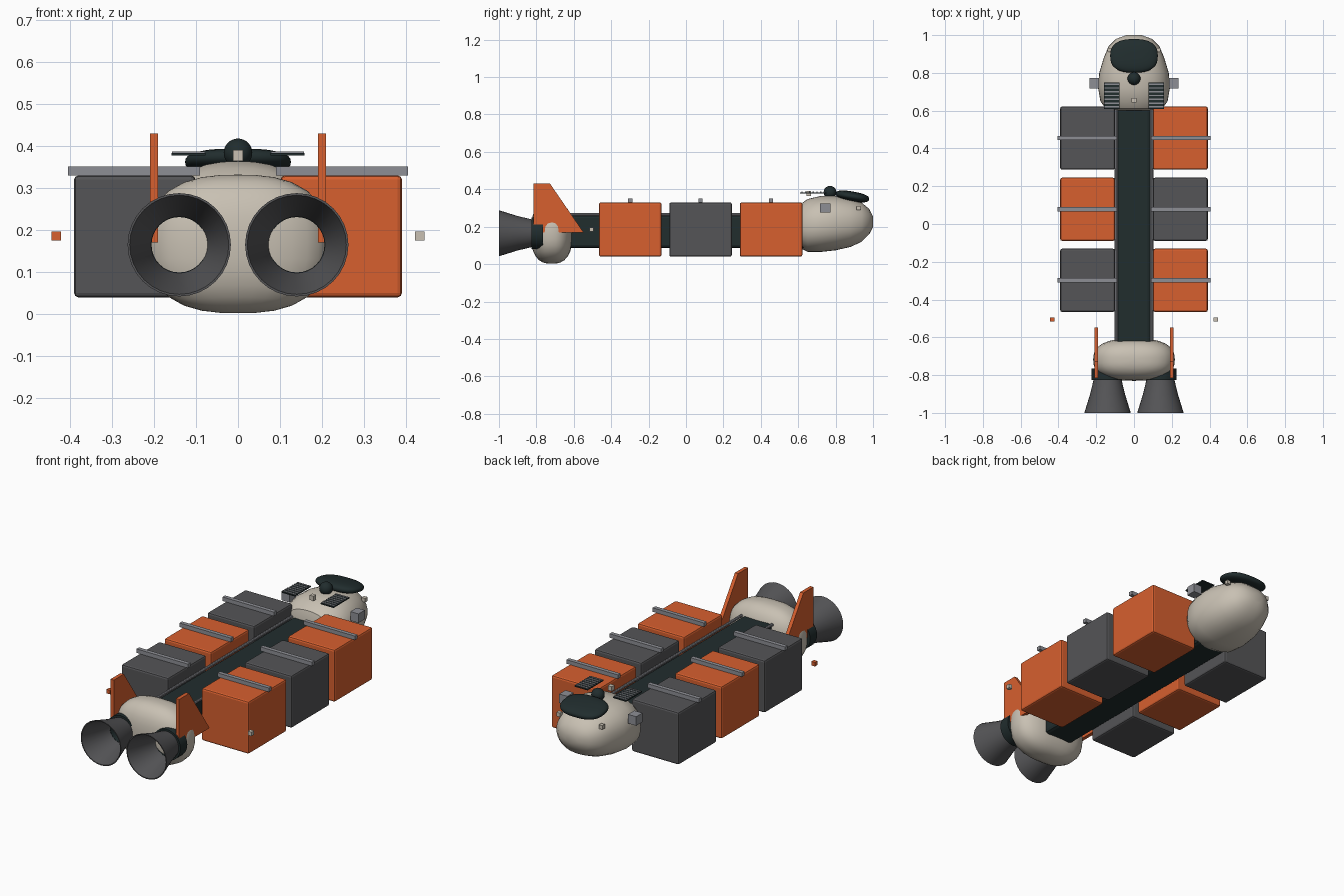
import bpy, bmesh, math
from mathutils import Matrix, Vector

cube = bpy.data.objects.get("Cube")
if cube:
    bpy.data.objects.remove(cube, do_unlink=True)


def material(name, rgb):
    m = bpy.data.materials.new(name)
    m.use_nodes = True
    m.diffuse_color = (*rgb, 1)
    m.node_tree.nodes["Principled BSDF"].inputs["Base Color"].default_value = (*rgb, 1)
    return m


ORANGE = material("burnt orange", (0.68, 0.115, 0.028))
DARK = material("dark grey", (0.09, 0.09, 0.095))
HULL = material("warm white", (0.58, 0.53, 0.45))
TEAL = material("black teal", (0.015, 0.026, 0.027))
STEEL = material("steel grey", (0.27, 0.275, 0.3))


def finish(bm, name, mat, smooth=True):
    bmesh.ops.recalc_face_normals(bm, faces=bm.faces)
    me = bpy.data.meshes.new(name)
    bm.to_mesh(me)
    bm.free()
    me.materials.append(mat)
    ob = bpy.data.objects.new(name, me)
    bpy.context.collection.objects.link(ob)
    if smooth:
        bpy.ops.object.select_all(action='DESELECT')
        ob.select_set(True)
        bpy.context.view_layer.objects.active = ob
        bpy.ops.object.shade_smooth_by_angle(angle=math.radians(35))
    return ob


def box(name, center, size, mat, bevel=0):
    bm = bmesh.new()
    bmesh.ops.create_cube(bm, size=1)
    bmesh.ops.scale(bm, vec=size, verts=bm.verts)
    bmesh.ops.translate(bm, vec=center, verts=bm.verts)
    if bevel:
        bmesh.ops.bevel(bm, geom=bm.edges[:], offset=bevel, segments=2,
                        profile=0.5, affect='EDGES')
    return finish(bm, name, mat, False)


def blob(name, center, radii, power, mat, tilt=0):
    """Rounded solid between an ellipsoid and a box."""
    bm = bmesh.new()
    bmesh.ops.create_uvsphere(bm, u_segments=32, v_segments=16, radius=1)
    for v in bm.verts:
        v.co /= sum(abs(c) ** power for c in v.co) ** (1 / power)
    bmesh.ops.scale(bm, vec=radii, verts=bm.verts)
    bm.transform(Matrix.Translation(center) @ Matrix.Rotation(tilt, 4, 'X'))
    return finish(bm, name, mat)


def loft(name, rings, mat, closed=False):
    """Skin a list of equal-length point rings."""
    bm = bmesh.new()
    loops = [[bm.verts.new(p) for p in ring] for ring in rings]
    n = len(loops[0])
    pairs = list(zip(loops, loops[1:]))
    if closed:
        pairs.append((loops[-1], loops[0]))
    else:
        bm.faces.new(loops[0])
        bm.faces.new(loops[-1])
    for a, b in pairs:
        for i in range(n):
            j = (i + 1) % n
            bm.faces.new((a[i], a[j], b[j], b[i]))
    return finish(bm, name, mat)


def ring(x, y, z, rx, rz, power=2, n=32):
    pts = []
    for i in range(n):
        t = 2 * math.pi * i / n
        c, s = math.cos(t), math.sin(t)
        k = (abs(c) ** power + abs(s) ** power) ** (-1 / power)
        pts.append((x + rx * c * k, y, z + rz * s * k))
    return pts


def side_name(side):
    return "left" if side > 0 else "right"


# Spine with a chamfered beam
box("spine", (0, 0.01, 0.175), (0.18, 1.3, 0.18), TEAL, 0.018)

# Cabin hull: y, half width, bottom, top
stations = [(0.6, 0.1, 0.12, 0.28), (0.612, 0.15, 0.085, 0.32), (0.65, 0.178, 0.066, 0.348),
            (0.72, 0.19, 0.065, 0.364), (0.8, 0.184, 0.074, 0.364), (0.88, 0.16, 0.092, 0.35),
            (0.94, 0.135, 0.12, 0.328), (0.98, 0.095, 0.16, 0.295), (1.0, 0.04, 0.2, 0.255)]
loft("cabin_hull", [ring(0, y, (lo + hi) / 2, w, (hi - lo) / 2, 2.3)
                    for y, w, lo, hi in stations], HULL)
blob("canopy", (0, 0.89, 0.362), (0.126, 0.09, 0.026), 2.6, TEAL, math.radians(-10))
blob("sensor_dome", (0, 0.77, 0.384), (0.034, 0.034, 0.034), 2, TEAL)
box("roof_beacon", (0, 0.655, 0.378), (0.024, 0.024, 0.026), HULL)

# Engine block at the tail
blob("engine_block", (0, -0.718, 0.167), (0.216, 0.112, 0.165), 2.6, HULL)

for side in (1, -1):
    tag = side_name(side)

    # Cargo pods and the clamps that hold them
    for i, y in enumerate((0.455, 0.078, -0.298)):
        mat = ORANGE if (i % 2 == 0) == (side > 0) else DARK
        box(f"{tag}_cargo_pod_{i + 1}", (side * 0.246, y, 0.185), (0.289, 0.335, 0.29), mat, 0.01)
        box(f"{tag}_clamp_{i + 1}", (side * 0.248, y, 0.341), (0.315, 0.022, 0.022), STEEL)

    # Pipe along the spine
    loft(f"{tag}_pipe", [ring(side * 0.094, y, 0.265, 0.008, 0.008, n=10)
                         for y in (-0.62, 0.63)], STEEL)

    # Nozzle bell and its collar, both open rings
    bell = [(0.123, -1), (0.092, -0.9), (0.073, -0.82), (0.066, -0.82), (0.086, -0.9), (0.118, -1)]
    collar = [(0.085, -0.825), (0.085, -0.765), (0.066, -0.765), (0.066, -0.825)]
    for part, profile, mat in (("nozzle", bell, DARK), ("nozzle_collar", collar, TEAL)):
        loft(f"{tag}_{part}", [ring(side * 0.14, y, 0.165, r, r) for r, y in profile], mat, True)

    # Tail fin
    bm = bmesh.new()
    outline = [(-0.815, 0.43), (-0.727, 0.43), (-0.548, 0.17), (-0.815, 0.17)]
    face = bm.faces.new([bm.verts.new((side * 0.2 - 0.01, y, z)) for y, z in outline])
    ext = bmesh.ops.extrude_face_region(bm, geom=[face])
    bmesh.ops.translate(bm, vec=(0.02, 0, 0),
                        verts=[g for g in ext["geom"] if isinstance(g, bmesh.types.BMVert)])
    finish(bm, f"{tag}_fin", ORANGE, False)

    # Slatted roof panel
    box(f"{tag}_roof_panel", (side * 0.118, 0.68, 0.381), (0.08, 0.14, 0.006), TEAL)
    for k in range(7):
        box(f"{tag}_panel_slat_{k + 1}", (side * 0.118, 0.62 + 0.02 * k, 0.385),
            (0.078, 0.007, 0.004), STEEL)

    # Thruster block, nose lamp and running light
    box(f"{tag}_thruster", (side * 0.211, 0.745, 0.3), (0.05, 0.055, 0.05), STEEL)
    box(f"{tag}_nose_lamp", (side * 0.13, 0.922, 0.3), (0.022, 0.022, 0.022), HULL)
    box(f"{tag}_running_light", (side * 0.433, -0.505, 0.186), (0.022, 0.022, 0.022),
        HULL if side > 0 else ORANGE)
